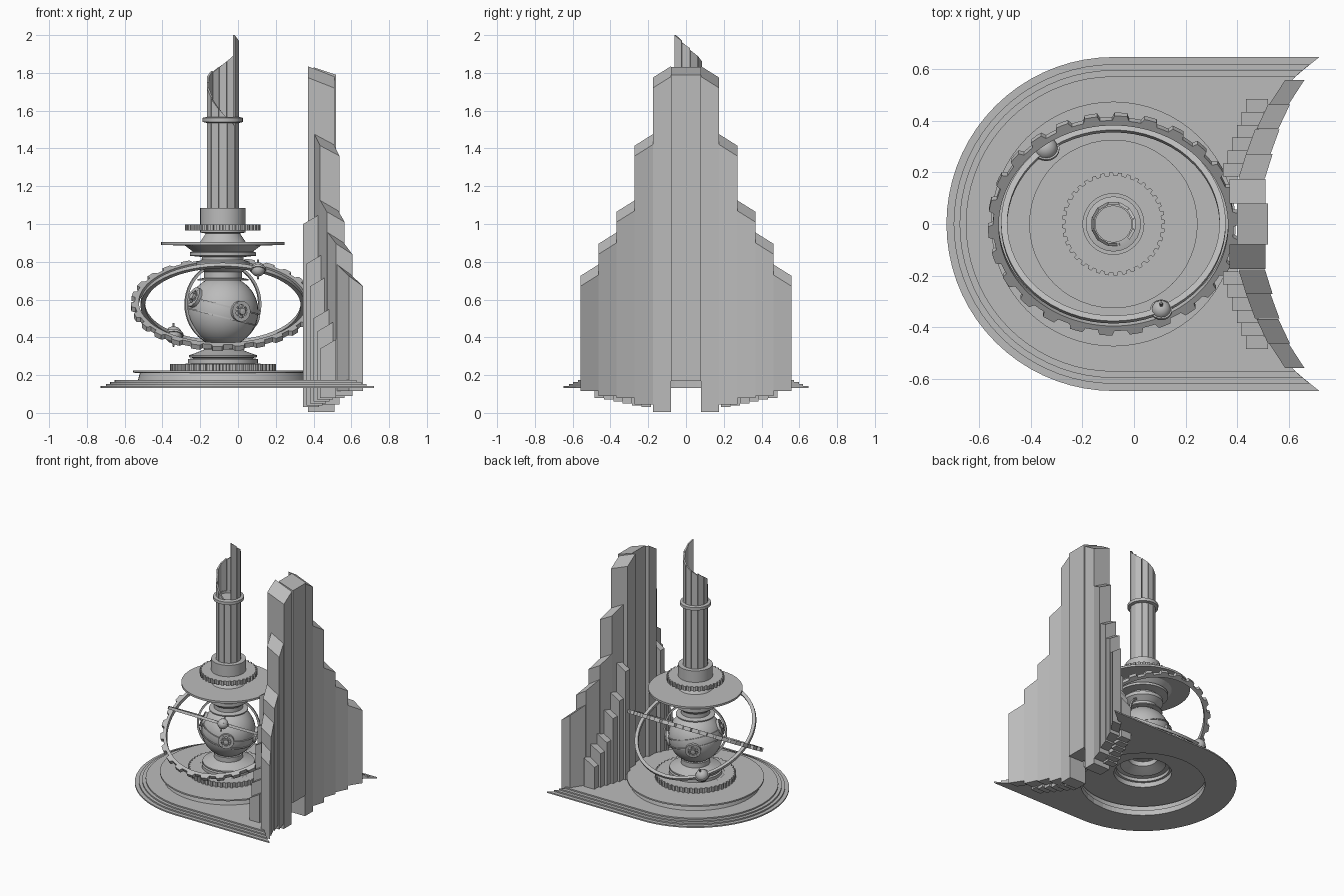
import bpy, bmesh
from math import sin, cos, pi, radians, atan2, sqrt
from mathutils import Vector, Matrix

cube = bpy.data.objects.get("Cube")
if cube:
    bpy.data.objects.remove(cube)

stone = bpy.data.materials.new("grey stone")
stone.use_nodes = True
stone.diffuse_color = (0.5, 0.5, 0.5, 1)
stone.node_tree.nodes["Principled BSDF"].inputs["Base Color"].default_value = (0.5, 0.5, 0.5, 1)

CX = -0.08                       # axis of the tower
RING_Z = 0.575                   # height of the orbit centre


def finish(name, bm, matrix=None, smooth=False):
    bmesh.ops.recalc_face_normals(bm, faces=bm.faces)
    mesh = bpy.data.meshes.new(name)
    bm.to_mesh(mesh)
    bm.free()
    mesh.materials.append(stone)
    obj = bpy.data.objects.new(name, mesh)
    bpy.context.collection.objects.link(obj)
    if matrix:
        obj.matrix_world = matrix
    if smooth:
        bpy.ops.object.select_all(action='DESELECT')
        obj.select_set(True)
        bpy.context.view_layer.objects.active = obj
        bpy.ops.object.shade_smooth_by_angle(angle=radians(30))
    return obj


def bridge(bm, loops, closed=False):
    """Skin consecutive closed loops of equal length with quads."""
    rows = [[bm.verts.new(p) for p in loop] for loop in loops]
    pairs = list(zip(rows, rows[1:]))
    if closed:
        pairs.append((rows[-1], rows[0]))
    for a, b in pairs:
        n = len(a)
        for i in range(n):
            j = (i + 1) % n
            bm.faces.new((a[i], a[j], b[j], b[i]))
    return rows


def circle(r, z, n):
    return [(r * cos(2 * pi * i / n), r * sin(2 * pi * i / n), z) for i in range(n)]


def lathe(name, profile, n=48, matrix=None, closed=False):
    bm = bmesh.new()
    bridge(bm, [circle(r, z, n) for r, z in profile], closed)
    return finish(name, bm, matrix or Matrix.Translation((CX, 0, 0)), True)


def gear(name, r, depth, hole, z0, z1, teeth, matrix=None):
    outer = []
    for i in range(teeth):
        for f, d in ((0.04, 0), (0.25, 0), (0.46, 0), (0.54, depth), (0.75, depth), (0.96, depth)):
            outer.append((r - d, 2 * pi * (i + f) / teeth))
    def loop(pts, z):
        return [(q * cos(a), q * sin(a), z) for q, a in pts]
    inner = [(hole, a) for q, a in outer]
    bm = bmesh.new()
    bridge(bm, [loop(outer, z0), loop(outer, z1), loop(inner, z1), loop(inner, z0)], True)
    return finish(name, bm, matrix or Matrix.Translation((CX, 0, 0)))


def ball(name, r, matrix, n=24):
    bm = bmesh.new()
    bmesh.ops.create_uvsphere(bm, u_segments=n, v_segments=n // 2, radius=r)
    return finish(name, bm, matrix, True)


def prism(name, lower, upper):
    bm = bmesh.new()
    a, b = bridge(bm, [lower, upper])
    bm.faces.new(a)
    bm.faces.new(b)
    return finish(name, bm)


# Stepped base plates: round at the left, concave at the right, open in the middle
def base_outline(r):
    wall = lambda y: 1.171 - sqrt(0.79 ** 2 - y * y)
    pts = [(CX + r * cos(pi / 2 + pi * i / 36), r * sin(pi / 2 + pi * i / 36)) for i in range(37)]
    end = wall(r)
    pts += [(CX + (end - CX) * i / 6, -r) for i in range(1, 6)]
    pts += [(wall(-r + 2 * r * i / 20), -r + 2 * r * i / 20) for i in range(21)]
    pts += [(end + (CX - end) * i / 6, r) for i in range(1, 6)]
    return pts


for k, r in enumerate((0.648, 0.62, 0.597, 0.573)):
    z0, z1 = 0.133 + 0.01 * k, 0.143 + 0.01 * k
    out = base_outline(r)
    hole = [(CX + 0.43 * cos(atan2(y, x - CX)), 0.43 * sin(atan2(y, x - CX))) for x, y in out]
    bm = bmesh.new()
    bridge(bm, [[(x, y, z) for x, y in pts]
                for pts, z in ((out, z0), (out, z1), (hole, z1), (hole, z0))], True)
    finish("base_step_%d" % (k + 1), bm)

# Round plinth and pedestal, hollow below
lathe("plinth", [(0.43, 0.135), (0.45, 0.173), (0.44, 0.21), (0.475, 0.213), (0.475, 0.224), (0.2, 0.224)], 64)
gear("plinth_gear", 0.28, 0.012, 0.2, 0.224, 0.26, 48)
lathe("pedestal", [(0.2, 0.26), (0.185, 0.262), (0.185, 0.285), (0.155, 0.29), (0.18, 0.295), (0.18, 0.305),
                   (0.15, 0.315), (0.1, 0.335), (0.1, 0.37), (0.001, 0.37)])

# Globe with a tilted band
GLOBE = Matrix.Translation((CX, 0, 0.538))
ball("globe", 0.188, GLOBE, 32)
band = GLOBE @ Matrix.Rotation(radians(14), 4, 'Y')
for h in (-0.03, 0.03):
    lathe("globe_band", [(0.184, h - 0.004), (0.191, h - 0.004), (0.191, h + 0.004), (0.184, h + 0.004)], 48, band, True)

# Wheel ornaments around the globe
for az, h in ((-60, 0.0), (30, -0.03), (120, -0.03), (210, 0.08)):
    a = radians(az)
    d = Vector((cos(a), sin(a), h / 0.188)).normalized()
    m = GLOBE @ d.to_track_quat('Z', 'Y').to_matrix().to_4x4()
    lathe("ornament_rim", [(0.035, 0.17), (0.055, 0.17), (0.055, 0.197), (0.035, 0.197)], 20, m, True)
    lathe("ornament_hub", [(0.018, 0.17), (0.018, 0.21), (0.001, 0.212)], 12, m)
    for s in range(3):
        bm = bmesh.new()
        bmesh.ops.create_cube(bm, size=1, matrix=Matrix.Translation((0, 0, 0.192)) @ Matrix.Diagonal((0.1, 0.01, 0.012, 1)))
        finish("ornament_spoke", bm, m @ Matrix.Rotation(pi * s / 3, 4, 'Z'))

# Neck, wide dish and collar
lathe("neck", [(0.001, 0.70), (0.135, 0.70), (0.135, 0.708), (0.1, 0.715), (0.1, 0.745), (0.14, 0.775), (0.14, 0.80),
               (0.11, 0.81), (0.11, 0.825), (0.175, 0.832), (0.175, 0.85), (0.16, 0.855), (0.2, 0.885),
               (0.327, 0.89), (0.327, 0.905), (0.12, 0.905), (0.09, 0.95), (0.12, 0.955), (0.12, 1.085), (0.07, 1.085)])
gear("collar_gear", 0.2, 0.012, 0.11, 0.965, 0.998, 36)

# Fluted shaft with a broken, spiralling top
lathe("shaft_core", [(0.08, 1.08), (0.08, 1.55), (0.001, 1.55)], 12)
lathe("shaft_ring", [(0.085, 1.535), (0.107, 1.54), (0.107, 1.562), (0.085, 1.567), (0.07, 1.567), (0.07, 1.535)], 24, None, True)
tops = [1.96, 1.92, 1.89, 1.86, 1.83, 1.81, 1.78, 1.72, 1.66, 1.61, 1.57, 2.0]
for i, top in enumerate(tops):
    a0, a1 = radians(30 * i - 14.3), radians(30 * i + 14.3)
    drop = 0.03 if i < 7 or i == 11 else 0.05
    corners = [(0.088, a0), (0.088, a1), (0.076, a1), (0.076, a0)]
    low = [(CX + r * cos(a), r * sin(a), 1.08) for r, a in corners]
    high = [(x, y, top - (drop if k in (1, 2) else 0)) for k, (x, y, z) in enumerate(low)]
    prism("shaft_panel", low, high)

# Crossed orbit rings
CENTRE = Matrix.Translation((CX, 0, RING_Z))
back_high = CENTRE @ Matrix.Rotation(radians(29), 4, 'X')
front_high = CENTRE @ Matrix.Rotation(radians(-29), 4, 'X')
gear("toothed_ring", 0.487, 0.02, 0.445, -0.014, 0.014, 26, back_high)
lathe("smooth_ring", [(0.412, -0.01), (0.436, -0.01), (0.436, 0.01), (0.412, 0.01)], 64, front_high, True)
upright = Matrix.Translation((CX, 0, 0.575)) @ Matrix.Rotation(radians(25), 4, 'Z') @ Matrix.Rotation(pi / 2, 4, 'X')
lathe("inner_ring", [(0.208, -0.007), (0.222, -0.007), (0.222, 0.007), (0.208, 0.007)], 48, upright, True)

# Moons riding on the smooth ring
for az, r in ((-64, 0.038), (128, 0.046)):
    a = radians(az)
    m = front_high @ Matrix.Translation((0.424 * cos(a), 0.424 * sin(a), 0))
    ball("moon", r, m, 16)
    lathe("moon_pin", [(0.001, -1.5 * r), (0.006, -1.5 * r), (0.006, 1.5 * r), (0.001, 1.5 * r)], 8, m)
    lathe("moon_belt", [(r * 0.95, -0.006), (r * 1.12, -0.006), (r * 1.12, 0.006), (r * 0.95, 0.006)], 20, m, True)


# Curved wall of stepped pillars, falling away to each side
def pillar(name, side, y0, y1, xi, xo, lean, zb, zt, fall_x, fall_y):
    plan = [(xi, y0), (xo, y0), (xo + lean, y1), (xi + lean, y1)]
    falls = (0, fall_x, fall_x + fall_y, fall_y)
    low = [(x, side * y, zb) for x, y in plan]
    prism(name, low, [(x, side * y, zt - f) for (x, y), f in zip(plan, falls)])


pillar("centre_pillar", 1, -0.08, 0.08, 0.40, 0.52, 0, 0.17, 1.83, 0.04, 0)
tall = [(0.37, 0.51, 0.0, 0.005, 1.835), (0.405, 0.508, 0.03, 0.045, 1.475), (0.435, 0.53, 0.035, 0.078, 1.125),
        (0.475, 0.56, 0.045, 0.09, 0.955), (0.525, 0.60, 0.062, 0.115, 0.785)]
for side in (1, -1):
    for k, (xi, xo, lean, zb, zt) in enumerate(tall):
        y = 0.08 + 0.096 * k
        pillar("wall_pillar", side, y, y + 0.0955, xi, xo, lean, zb, zt, 0.055, 0.06)
    # Shorter inner pillars
    for k, zt in enumerate((1.05, 0.84, 0.72, 0.55, 0.48, 0.39)):
        y = 0.185 + 0.05 * k
        x = 0.345 + 0.018 * k
        pillar("inner_pillar", side, y, y + 0.05, x, x + 0.085, 0, 0.03 + 0.01 * k, zt - 0.05, -0.05, 0)
